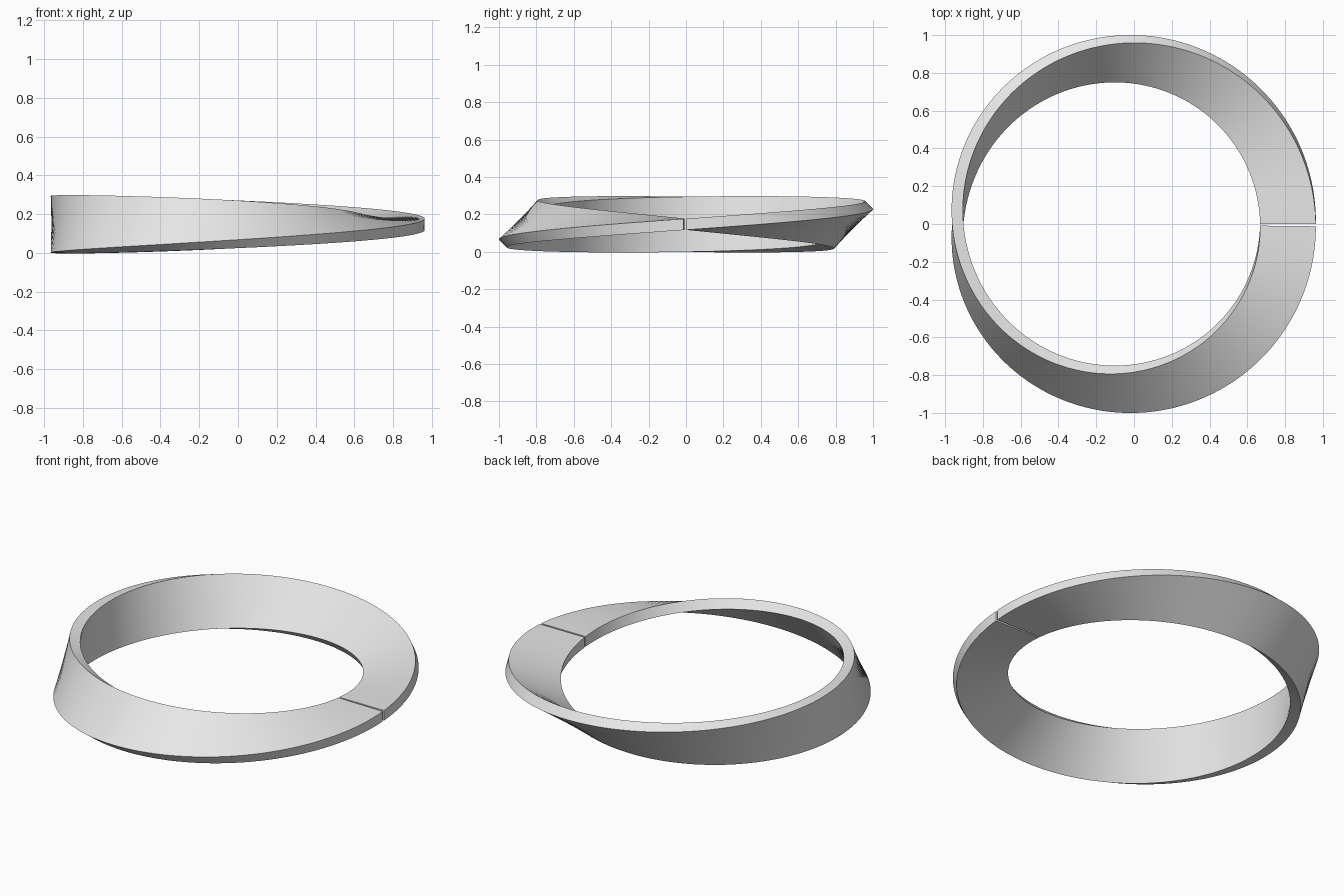
import bpy, bmesh
from math import sin, cos, pi, radians
from mathutils import Vector

cube = bpy.data.objects.get("Cube")
if cube:
    bpy.data.objects.remove(cube, do_unlink=True)

RADIUS = 0.874         # centre line of the band
HALF_WIDTH = 0.1475
HALF_THICK = 0.03
CENTRE = Vector((-0.0588, 0, HALF_WIDTH))
GAP = 0.012            # narrow slit where the two ends meet
STEPS = 256

grey = bpy.data.materials.new("light grey")
grey.use_nodes = True
colour = (0.8, 0.8, 0.8, 1)
grey.diffuse_color = colour
grey.node_tree.nodes["Principled BSDF"].inputs["Base Color"].default_value = colour


def section(bm, turn):
    """Rectangular cross-section, rolled half as far as it has travelled."""
    out, up = Vector((cos(turn), sin(turn), 0)), Vector((0, 0, 1))
    roll = turn / 2
    wide = out * cos(roll) + up * sin(roll)
    thick = up * cos(roll) - out * sin(roll)
    return [bm.verts.new(CENTRE + out * RADIUS + wide * HALF_WIDTH * a + thick * HALF_THICK * b)
            for a, b in ((-1, -1), (1, -1), (1, 1), (-1, 1))]


# Half-twisted band
bm = bmesh.new()
rings = [section(bm, (2 * pi - GAP) * i / STEPS) for i in range(STEPS + 1)]
for near, far in zip(rings, rings[1:]):
    for i in range(4):
        j = (i + 1) % 4
        bm.faces.new((near[i], near[j], far[j], far[i]))

# End caps at the slit
bm.faces.new(rings[0])
bm.faces.new(rings[-1])
bmesh.ops.recalc_face_normals(bm, faces=bm.faces)

mesh = bpy.data.meshes.new("twisted_band")
bm.to_mesh(mesh)
bm.free()
mesh.materials.append(grey)
band = bpy.data.objects.new("twisted_band", mesh)
bpy.context.collection.objects.link(band)

# Smooth sides with crisp long edges
bpy.ops.object.select_all(action="DESELECT")
band.select_set(True)
bpy.context.view_layer.objects.active = band
bpy.ops.object.shade_smooth_by_angle(angle=radians(30))
